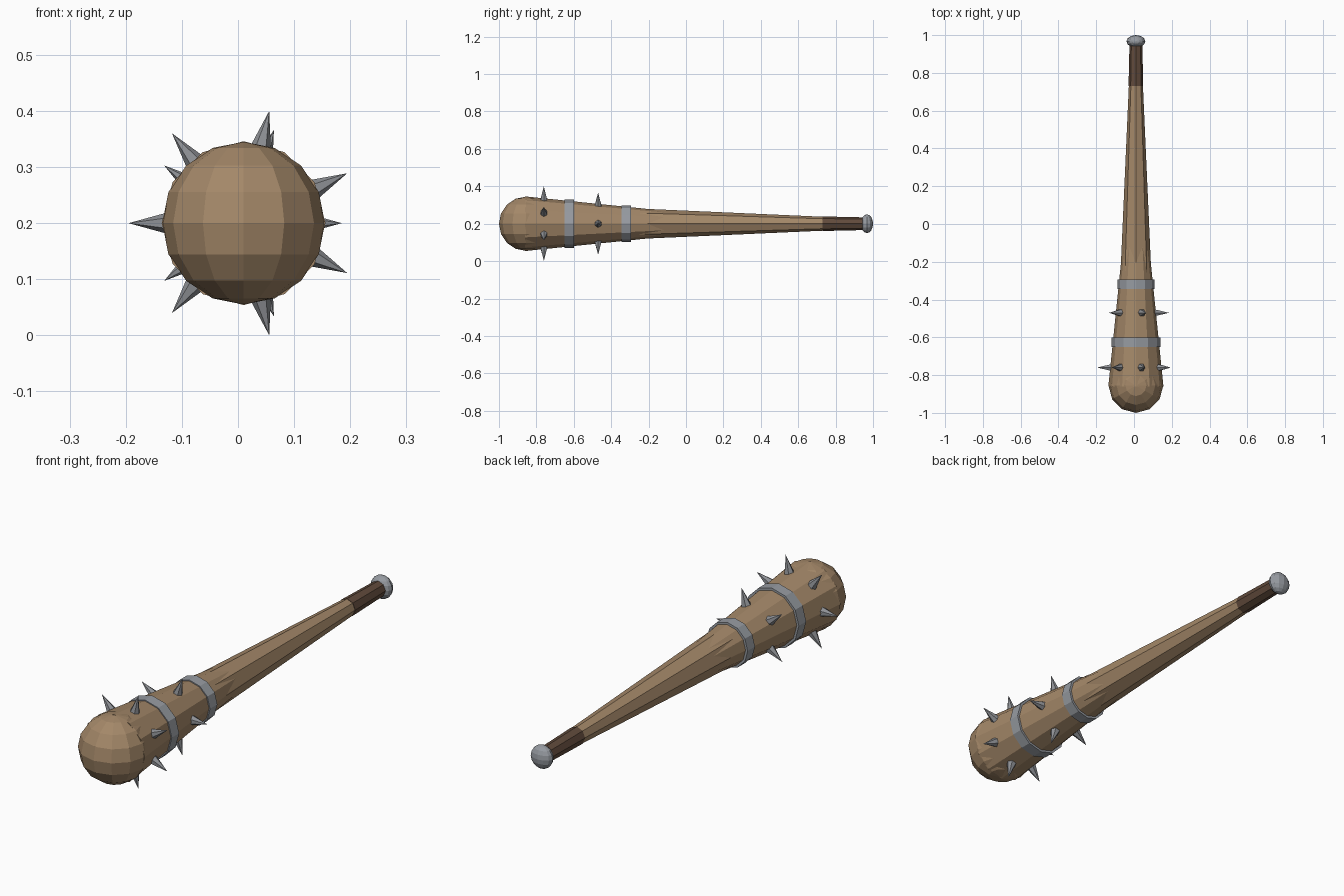
import bpy, math
from mathutils import Matrix, Vector

if "Cube" in bpy.data.objects:
    bpy.data.objects.remove(bpy.data.objects["Cube"])

CX, CZ = 0.01, 0.2   # long axis of the club


def material(name, rgb):
    m = bpy.data.materials.new(name)
    m.diffuse_color = (*rgb, 1)
    m.use_nodes = True
    m.node_tree.nodes["Principled BSDF"].inputs["Base Color"].default_value = m.diffuse_color
    return m


wood = material("wood", (0.37, 0.245, 0.14))
grip_wrap = material("dark_grip", (0.12, 0.07, 0.045))
steel = material("steel", (0.31, 0.33, 0.36))
iron = material("spike_iron", (0.27, 0.28, 0.30))


def finish(name, mat):
    ob = bpy.context.object
    ob.name = name
    ob.data.materials.append(mat)
    return ob


def taper(name, mat, sides, y0, r0, y1, r1):
    """Straight tapered prism along y, with a corner facing straight up."""
    bpy.ops.mesh.primitive_cone_add(
        vertices=sides, radius1=r0, radius2=r1, depth=y1 - y0,
        location=(CX, (y0 + y1) / 2, CZ), rotation=(-math.pi / 2, 0, 0))
    return finish(name, mat)


def ball(name, mat, y, segments, rings, size):
    bpy.ops.mesh.primitive_uv_sphere_add(
        segments=segments, ring_count=rings, radius=1, location=(CX, y, CZ))
    bpy.context.object.scale = size
    return finish(name, mat)


def spike_ring(name, y, count, start, tip, length=0.08, radius=0.022):
    for i in range(count):
        a = start + i * math.tau / count
        d = Vector((math.cos(a), 0, math.sin(a)))
        bpy.ops.mesh.primitive_cone_add(vertices=6, radius1=radius, radius2=0, depth=length)
        ob = finish(f"{name}_{i + 1}", iron)
        pos = Vector((CX, y, CZ)) + d * (tip - length / 2)
        ob.matrix_world = Matrix.Translation(pos) @ d.to_track_quat('Z', 'Y').to_matrix().to_4x4()


# Wooden club: rounded end, thick head, slim handle
ball("rounded_end", wood, -0.855, 12, 8, (0.145, 0.145, 0.145))
taper("club_head", wood, 12, -0.86, 0.146, -0.02, 0.06)
taper("handle", wood, 8, -0.35, 0.0855, 0.74, 0.037)

# Grip and pommel
taper("grip", grip_wrap, 8, 0.73, 0.039, 0.95, 0.034)
ball("pommel", steel, 0.967, 12, 8, (0.05, 0.033, 0.05))

# Metal bands
taper("front_band", steel, 12, -0.65, 0.129, -0.60, 0.129)
taper("rear_band", steel, 12, -0.345, 0.098, -0.295, 0.098)

# Spikes
spike_ring("front_spike", -0.76, 7, math.pi, 0.205)
spike_ring("rear_spike", -0.47, 5, 0, 0.175)
